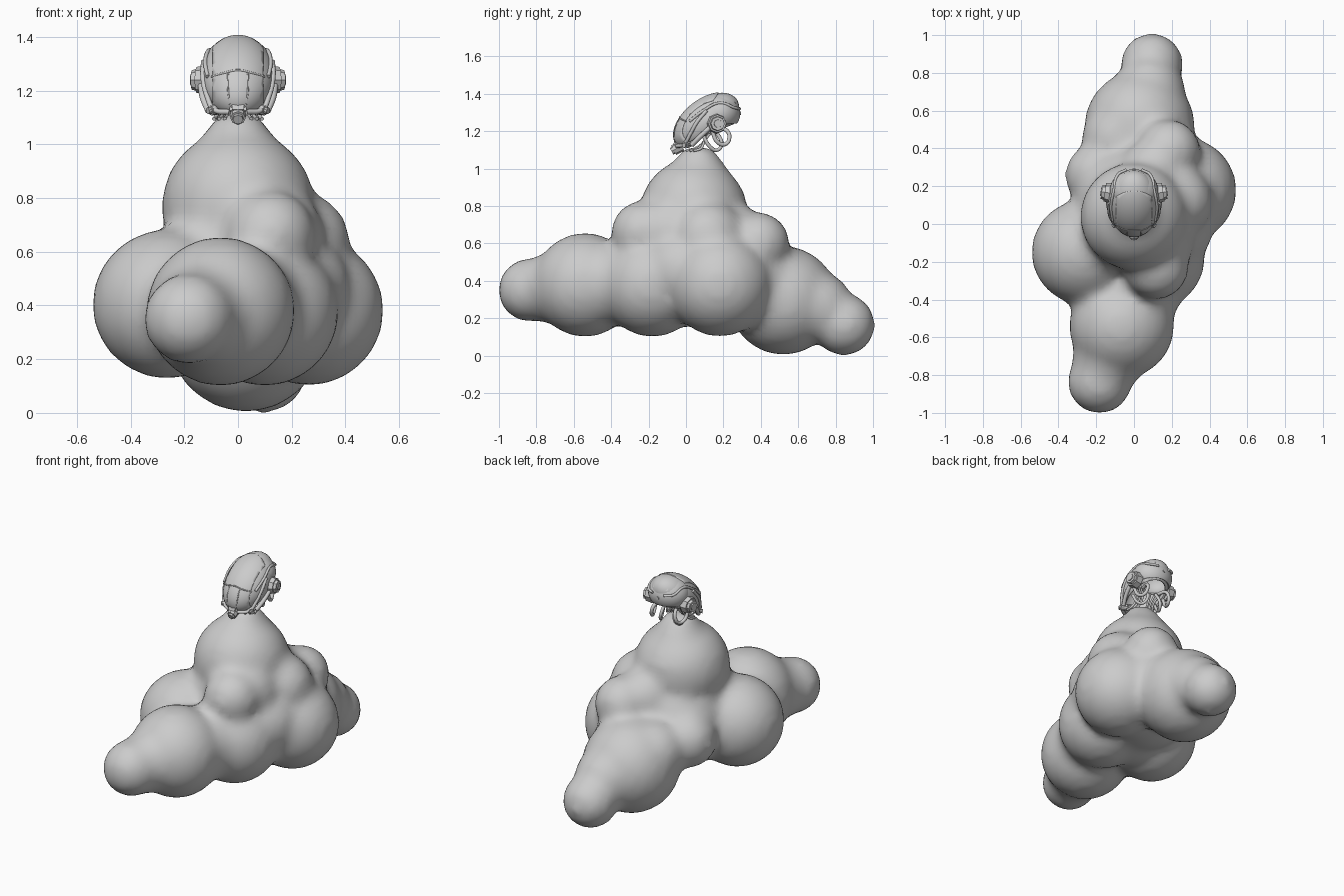
import bpy, bmesh
from math import radians
from mathutils import Matrix, Vector

if "Cube" in bpy.data.objects:
    bpy.data.objects.remove(bpy.data.objects["Cube"])


def make_object(name, bm, angle=None):
    me = bpy.data.meshes.new(name)
    bm.to_mesh(me)
    bm.free()
    ob = bpy.data.objects.new(name, me)
    bpy.context.collection.objects.link(ob)
    bpy.context.view_layer.objects.active = ob
    ob.select_set(True)
    if angle:
        bpy.ops.object.shade_smooth_by_angle(angle=radians(angle))
    else:
        for p in me.polygons:
            p.use_smooth = True
    ob.select_set(False)
    return ob


# Cloud body: overlapping puffs (x, y, z, radius) fused into one skin
PUFFS = [
    (-0.182, -0.835, 0.35, 0.172), (-0.14, -0.72, 0.36, 0.19),
    (-0.065, -0.54, 0.378, 0.281), (-0.265, -0.15, 0.405, 0.281),
    (0.265, 0.18, 0.38, 0.281), (0.10, -0.18, 0.375, 0.278),
    (0.0, 0.04, 0.77, 0.288), (0.0, 0.10, 0.46, 0.32),
    (0.03, 0.52, 0.295, 0.295), (0.095, 0.845, 0.165, 0.168),
    (0.08, 0.70, 0.26, 0.195), (0.185, 0.387, 0.60, 0.169),
    (-0.19, 0.255, 0.42, 0.178), (0.12, -0.23, 0.66, 0.171),
    (0.22, 0.12, 0.63, 0.20),
    # fillers that soften the valleys
    (-0.08, 0.45, 0.38, 0.20), (0.20, -0.02, 0.46, 0.22), (0.12, -0.09, 0.66, 0.20),
    (0.10, 0.26, 0.62, 0.19), (-0.08, -0.04, 0.58, 0.22), (0.02, -0.36, 0.39, 0.23),
    (-0.05, -0.10, 0.38, 0.24), (0.16, 0.40, 0.40, 0.18),
]
bm = bmesh.new()
for x, y, z, r in PUFFS:
    bmesh.ops.create_icosphere(bm, subdivisions=3, radius=r,
                               matrix=Matrix.Translation((x, y, z)))
# peak of the cloud that becomes the neck
bmesh.ops.create_cone(bm, cap_ends=True, segments=24, radius1=0.26, radius2=0.075,
                      depth=0.26, matrix=Matrix.Translation((0, 0.065, 0.985)))
cloud = make_object("cloud_body", bm)
mod = cloud.modifiers.new("fuse", 'REMESH')
mod.mode = 'VOXEL'
mod.voxel_size = 0.028
mod.use_smooth_shade = True
mod = cloud.modifiers.new("soften", 'SMOOTH')
mod.factor = 0.5
mod.iterations = 11

# Helmet frame: an ellipsoid tilted back, long axis from chin to crown
M = Matrix.Translation((0, 0.11, 1.252)) @ Matrix.Rotation(radians(37), 4, 'X')
SIZE = Vector((0.136, 0.2, 0.119))


def on_shell(x, y, z, k=1.0):
    d = Vector((x, y, z)).normalized() * k
    return M @ Vector((d.x * SIZE.x, d.y * SIZE.y, d.z * SIZE.z))


def shell(name, matrix, thick, cuts):
    bm = bmesh.new()
    bmesh.ops.create_uvsphere(bm, u_segments=40, v_segments=24, radius=1, matrix=matrix)
    for co, no in cuts:
        bmesh.ops.bisect_plane(bm, geom=bm.verts[:] + bm.edges[:] + bm.faces[:],
                               plane_co=co, plane_no=no, clear_outer=True)
    ob = make_object(name, bm, 40)
    s = ob.modifiers.new("thickness", 'SOLIDIFY')
    s.thickness = thick
    return ob


def tube(name, pts, r):
    cu = bpy.data.curves.new(name, 'CURVE')
    cu.dimensions = '3D'
    cu.bevel_depth = r
    cu.bevel_resolution = 2
    cu.resolution_u = 6
    cu.use_fill_caps = True
    sp = cu.splines.new('BEZIER')
    sp.bezier_points.add(len(pts) - 1)
    for b, p in zip(sp.bezier_points, pts):
        b.co = p
        b.handle_left_type = b.handle_right_type = 'AUTO'
    ob = bpy.data.objects.new(name, cu)
    bpy.context.collection.objects.link(ob)
    return ob


def drum(name, loc, axis, steps, sides=8):
    # stack of coaxial cylinders: (offset, radius, depth)
    bm = bmesh.new()
    rot = Vector(axis).to_track_quat('Z', 'Y').to_matrix().to_4x4()
    for off, r, d in steps:
        bmesh.ops.create_cone(bm, cap_ends=True, segments=sides, radius1=r, radius2=r * 0.88,
                              depth=d, matrix=Matrix.Translation(loc) @ rot @
                              Matrix.Translation((0, 0, off)))
    return make_object(name, bm, 30)


# Open shell, raised visor and rounded back of the skull
under = ((0, 0.10, 1.175), (0, 0.40, -1))
fit = M @ Matrix.Diagonal((*SIZE, 1))
shell("helmet_shell", fit, 0.012, [under])
face_axis = (M.to_3x3() @ Vector((0, 0.35, -1))).normalized()
shell("visor", fit @ Matrix.Scale(1.025, 4), 0.008, [under,
      (M @ Vector((0, 0, 0.035)), face_axis),
      (M @ Vector((0.095, 0, 0)), (1, 0, 0)), (M @ Vector((-0.095, 0, 0)), (-1, 0, 0))])
SKULL = Vector((0, 0.175, 1.295))
shell("skull_back", Matrix.Translation(SKULL) @ Matrix.Diagonal((0.128, 0.115, 0.105, 1)),
      0.012, [((0, 0.2, 1.235), (0, 0.1, -1))])
tube("visor_brow", [on_shell(x, -0.45, 0.8 - 0.3 * abs(x), 1.02)
                    for x in (-0.75, -0.35, 0, 0.35, 0.75)], 0.004)

# Chin respirator
drum("chin_filter", (0, -0.045, 1.11), (0, -0.8, -0.45),
     [(0, 0.032, 0.05), (0.022, 0.022, 0.03)], 8)
bm = bmesh.new()
bmesh.ops.create_cube(bm, size=1, matrix=Matrix.Translation((0, -0.035, 1.15)) @
                      Matrix.Rotation(radians(-18), 4, 'X') @ Matrix.Diagonal((0.065, 0.05, 0.08, 1)))
bmesh.ops.bevel(bm, geom=bm.edges[:], offset=0.01, segments=2, affect='EDGES')
make_object("chin_block", bm, 35)

for s, side in ((-1, "left"), (1, "right")):
    # Ear capsules and small jaw knobs
    drum("ear_pod_" + side, (s * 0.135, 0.165, 1.24), (s, 0.15, 0),
         [(0, 0.055, 0.04), (0.022, 0.042, 0.03), (0.035, 0.024, 0.014)], 8)
    drum("jaw_knob_" + side, (s * 0.085, 0.005, 1.13), (s, -0.6, -0.2),
         [(0, 0.022, 0.04), (0.018, 0.014, 0.03)], 10)
    # Side rails, cheek frame and visor seams
    tube("side_rail_" + side, [on_shell(s * x, y, z, 1.02) for x, y, z in
         ((0.8, -0.35, 0.45), (0.85, 0.1, 0.45), (0.75, 0.55, 0.3))] +
         [(s * 0.085, 0.262, 1.325), (s * 0.04, 0.287, 1.32)], 0.008)
    tube("cheek_frame_" + side, [(s * 0.128, 0.11, 1.31), (s * 0.130, 0.06, 1.25),
         (s * 0.115, 0.02, 1.18), (s * 0.09, -0.01, 1.13), (s * 0.03, -0.05, 1.12)], 0.010)
    tube("cheek_strut_" + side, [(s * 0.138, 0.14, 1.23), (s * 0.130, 0.08, 1.175),
         (s * 0.11, 0.03, 1.125)], 0.013)
    tube("visor_seam_" + side, [on_shell(s * x, y, z, 1.02) for x, y, z in
         ((0.25, -0.5, 0.75), (0.24, -0.75, 0.45), (0.2, -0.95, 0.1))], 0.0035)
    # Breathing hoses looping behind the neck
    tube("hose_outer_" + side, [(s * 0.115, 0.14, 1.20), (s * 0.11, 0.17, 1.14),
         (s * 0.095, 0.21, 1.13), (s * 0.085, 0.232, 1.165), (s * 0.075, 0.215, 1.205),
         (s * 0.06, 0.16, 1.21)], 0.011)
    tube("hose_inner_" + side, [(s * 0.085, 0.09, 1.18), (s * 0.08, 0.13, 1.115),
         (s * 0.065, 0.165, 1.098), (s * 0.05, 0.19, 1.13), (s * 0.04, 0.16, 1.2)], 0.010)
    for i in range(3):
        tube("neck_cable_%d_%s" % (i, side), [(s * (0.03 + 0.025 * i), 0.12 + 0.02 * i, 1.22),
             (s * (0.025 + 0.02 * i), 0.10, 1.15), (s * (0.04 + 0.02 * i), 0.05 + 0.015 * i, 1.108),
             (s * (0.05 + 0.02 * i), 0.0 + 0.02 * i, 1.095)], 0.007)

# Rivets on the back of the skull
for x, y, z in ((0.35, 0.75, 0.55), (-0.35, 0.75, 0.55), (0, 1, 0.0)):
    d = Vector((x, y, z)).normalized()
    p = SKULL + Vector((d.x * 0.128, d.y * 0.115, d.z * 0.105))
    drum("skull_rivet", p, d, [(0, 0.01, 0.008)], 10)
